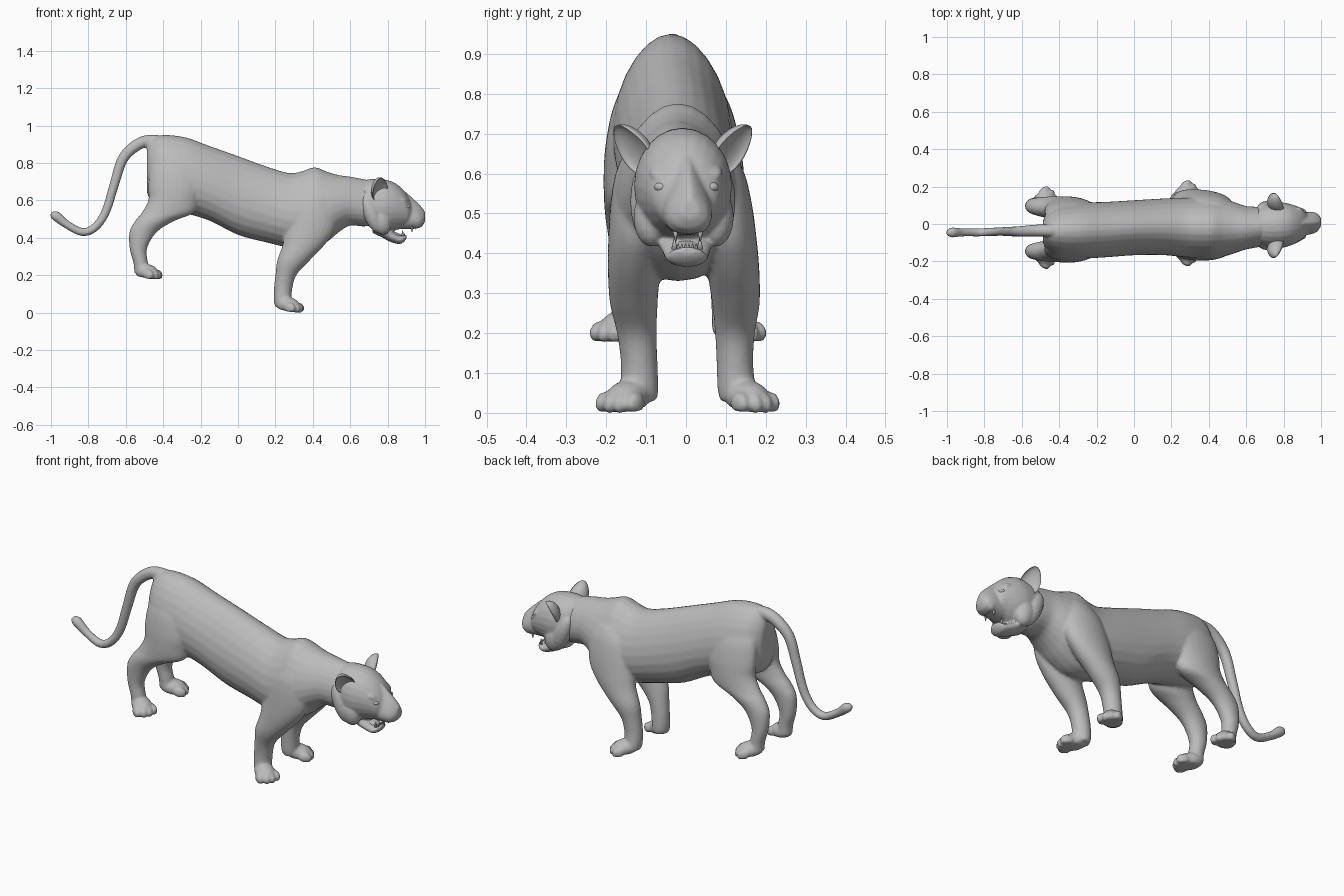
import bpy, bmesh, math
from mathutils import Vector, Matrix

if "Cube" in bpy.data.objects:
    bpy.data.objects.remove(bpy.data.objects["Cube"])

grey = bpy.data.materials.new("plain_grey")
grey.use_nodes = True
grey.diffuse_color = (0.5, 0.5, 0.5, 1)
grey.node_tree.nodes["Principled BSDF"].inputs["Base Color"].default_value = (0.5, 0.5, 0.5, 1)

X, Y, Z = Vector((1, 0, 0)), Vector((0, 1, 0)), Vector((0, 0, 1))


def spline(rows, steps):
    """Smoothly interpolate rows of numbers."""
    out = []
    last = len(rows) - 1
    for i in range(last):
        p = [rows[max(0, min(last, i + k))] for k in (-1, 0, 1, 2)]
        for j in range(steps):
            t = j / steps
            out.append([0.5 * (2 * b + (c - a) * t + (2 * a - 5 * b + 4 * c - d) * t * t
                               + (3 * b - a - 3 * c + d) * t ** 3) for a, b, c, d in zip(*p)])
    return out + [list(rows[-1])]


def loft(bm, rings, sides=24, taper=0.0):
    """Skin rings given as (centre, axis a, axis b); taper narrows the +b side."""
    loops = []
    for c, a, b in rings:
        angles = [2 * math.pi * i / sides for i in range(sides)]
        loops.append([bm.verts.new(c + a * math.cos(t) * (1 - taper * math.sin(t)) + b * math.sin(t))
                      for t in angles])
    for l, m in zip(loops, loops[1:]):
        for i in range(sides):
            k = (i + 1) % sides
            bm.faces.new((l[i], l[k], m[k], m[i]))
    bm.faces.new(loops[0])
    bm.faces.new(loops[-1])


def long_loft(bm, rows, taper=0.0):
    """Rows of x, top, bottom, half width, centre y."""
    loft(bm, [(Vector((x, cy, (t + b) / 2)), Y * w, Z * (t - b) / 2)
              for x, t, b, w, cy in spline(rows, 4)], taper=taper)


def leg_loft(bm, rows, side, top_mid, foot_mid):
    """Rows of z, centre x, half depth, sideways offset, half width; the midline shifts downwards."""
    high, low = rows[0][0], rows[-1][0]
    rings = []
    for z, x, hx, off, hy in spline(rows, 4):
        mid = foot_mid + (top_mid - foot_mid) * (z - low) / (high - low)
        rings.append((Vector((x, mid + side * off, z)), X * hx, Y * hy))
    loft(bm, rings)


def ball(bm, centre, size, tilt=0, segments=20):
    m = (Matrix.Translation(centre) @ Matrix.Rotation(math.radians(tilt), 4, 'Y')
         @ Matrix.Diagonal((*size, 1)))
    return bmesh.ops.create_uvsphere(bm, u_segments=segments, v_segments=segments // 2,
                                     radius=1, matrix=m)["verts"]


def paw(bm, place, side):
    """Turned-out foot with four toes and a flat sole."""
    m = (Matrix.Translation(place) @ Matrix.Rotation(side * math.radians(32), 4, 'Z')
         @ Matrix.Rotation(math.radians(9), 4, 'Y'))
    verts = ball(bm, (0, 0, 0.028), (0.068, 0.052, 0.044))
    for i in range(4):
        v = (i - 1.5) * 0.031
        verts += ball(bm, (0.056 - abs(v) * 0.4, v, 0.02), (0.034, 0.0175, 0.029))
    for v in verts:
        v.co.z = max(v.co.z, 0)
        v.co = m @ v.co


def finish(bm, name, voxel=0, smooth=0):
    bmesh.ops.recalc_face_normals(bm, faces=bm.faces)
    me = bpy.data.meshes.new(name)
    bm.to_mesh(me)
    bm.free()
    me.materials.append(grey)
    ob = bpy.data.objects.new(name, me)
    bpy.context.collection.objects.link(ob)
    for p in me.polygons:
        p.use_smooth = True
    if voxel:
        r = ob.modifiers.new("blend", 'REMESH')
        r.mode, r.voxel_size, r.use_smooth_shade = 'VOXEL', voxel, True
        s = ob.modifiers.new("soften", 'SMOOTH')
        s.factor, s.iterations = 0.5, smooth


# Trunk, neck, legs, paws and tail blended into one skin
bm = bmesh.new()
long_loft(bm, [
    (-.487, .89, .64, .06, -.04), (-.46, .93, .59, .10, -.04), (-.40, .95, .56, .135, -.038),
    (-.28, .937, .53, .148, -.035), (-.15, .89, .49, .147, -.03), (0, .837, .415, .146, -.02),
    (.15, .782, .375, .15, -.015), (.27, .747, .345, .158, -.018), (.34, .755, .33, .16, -.02),
    (.41, .777, .34, .16, -.02), (.48, .752, .38, .153, -.02), (.54, .735, .43, .135, -.02),
    (.60, .727, .465, .115, -.02), (.68, .712, .46, .105, -.015), (.74, .70, .48, .09, -.01)],
    taper=0.16)
for side in (1, -1):
    leg_loft(bm, [
        (.66, .42, .07, .088, .045), (.60, .41, .11, .102, .06), (.52, .40, .13, .11, .068),
        (.437, .383, .132, .117, .069),
        (.36, .35, .112, .124, .066), (.276, .295, .086, .128, .06), (.20, .256, .056, .123, .05),
        (.126, .241, .049, .12, .046), (.06, .238, .046, .122, .048), (.03, .24, .04, .125, .045)],
        side, -0.017, 0.006)
    leg_loft(bm, [
        (.87, -.38, .06, .045, .04), (.78, -.345, .125, .082, .06), (.68, -.335, .145, .1, .068),
        (.60, -.345, .135, .106, .07), (.534, -.375, .14, .112, .065), (.49, -.445, .105, .117, .058),
        (.43, -.508, .073, .12, .048), (.34, -.533, .046, .123, .041), (.265, -.52, .039, .125, .04),
        (.215, -.515, .04, .125, .04)], side, -0.038, -0.02)
    paw(bm, (0.267, 0.004 + side * 0.148, 0.010), side)
    paw(bm, (-0.49, -0.02 + side * 0.138, 0.187), side)

path = spline([(-.38, -.035, .905, .03), (-.45, -.035, .919, .033), (-.53, -.035, .902, .032),
               (-.614, -.04, .825, .029), (-.66, -.04, .69, .026), (-.705, -.04, .545, .024),
               (-.76, -.042, .46, .023), (-.83, -.045, .43, .022), (-.914, -.045, .47, .022),
               (-.965, -.045, .51, .027), (-.985, -.045, .522, .024), (-1.0, -.045, .53, .012)], 5)
rings = []
for i, p in enumerate(path):
    d = Vector(path[min(i + 1, len(path) - 1)][:3]) - Vector(path[max(i - 1, 0)][:3])
    rings.append((Vector(p[:3]), Y * p[3], d.cross(Y).normalized() * p[3]))
loft(bm, rings, 14)
finish(bm, "body", 0.008, 4)

# Head: skull, cheek ruffs, muzzle, lower jaw, brows and nose
bm = bmesh.new()
long_loft(bm, [
    (.66, .70, .50, .09, -.012), (.70, .713, .46, .112, -.01), (.76, .714, .425, .122, -.008),
    (.80, .708, .43, .12, -.006), (.84, .692, .44, .11, -.004), (.88, .66, .452, .094, -.002),
    (.91, .622, .46, .077, 0), (.93, .585, .475, .05, .002)])
long_loft(bm, [
    (.84, .685, .445, .06, 0), (.90, .642, .445, .058, .002), (.945, .602, .448, .055, .005),
    (.97, .578, .453, .049, .007), (.986, .56, .462, .039, .009), (1.0, .54, .488, .02, .01)],
    taper=0.5)
long_loft(bm, [
    (.72, .48, .425, .06, -.005), (.77, .47, .402, .07, -.003), (.81, .446, .38, .062, 0),
    (.86, .415, .366, .053, .002), (.885, .416, .376, .045, .003), (.9, .415, .395, .025, .004)])
for side in (1, -1):
    ball(bm, (.715, -.008 + side * .088, .53), (.046, .044, .11), -22)
    ball(bm, (.765, -.006 + side * .08, .49), (.055, .046, .075), -15)
    ball(bm, (.876, side * .058, .602), (.035, .034, .018), 30)
    ball(bm, (.952, .007 + side * .026, .483), (.03, .029, .032))
ball(bm, (.984, .009, .527), (.015, .024, .018))
finish(bm, "head", 0.006, 4)

# Dished, pointed ears leaning outwards
for side, name in ((1, "left_ear"), (-1, "right_ear")):
    bm = bmesh.new()
    m = (Matrix.Translation((.76, -.008 + side * .128, .66))
         @ Matrix.Rotation(-side * math.radians(35), 4, 'X')
         @ Matrix.Rotation(side * math.radians(50), 4, 'Z'))
    for v in ball(bm, (0, 0, 0), (1, 1, 1), segments=24):
        x, y, z = v.co
        x = -0.5 * x if x > 0 else x
        v.co = m @ Vector((x * 0.045, y * 0.05 * (1 - 0.25 * z), z * 0.072))
    finish(bm, name)

# Eyes
for side, name in ((1, "left_eye"), (-1, "right_eye")):
    bm = bmesh.new()
    ball(bm, (.903, .001 + side * .063, .566), (.017, .018, .013), segments=16)
    finish(bm, name)

# Teeth: four canines and two rows of small front teeth
bm = bmesh.new()


def tooth(place, radius, height):
    bmesh.ops.create_cone(bm, cap_ends=True, segments=8, radius1=radius, radius2=radius * 0.15,
                          depth=abs(height), matrix=Matrix.Translation(place)
                          @ Matrix.Rotation(math.pi if height < 0 else 0, 4, 'X'))


for side in (1, -1):
    tooth((.93, .005 + side * .031, .447), .009, -.034)
    tooth((.88, .003 + side * .032, .425), .008, .03)
for i in range(6):
    y = (i - 2.5) * 0.009
    tooth((.95, .007 + y, .452), .005, -.016)
    tooth((.889, .003 + y, .418), .005, .014)
finish(bm, "teeth")

# Tongue
bm = bmesh.new()
ball(bm, (.835, .001, .42), (.045, .03, .011), 15)
finish(bm, "tongue")
